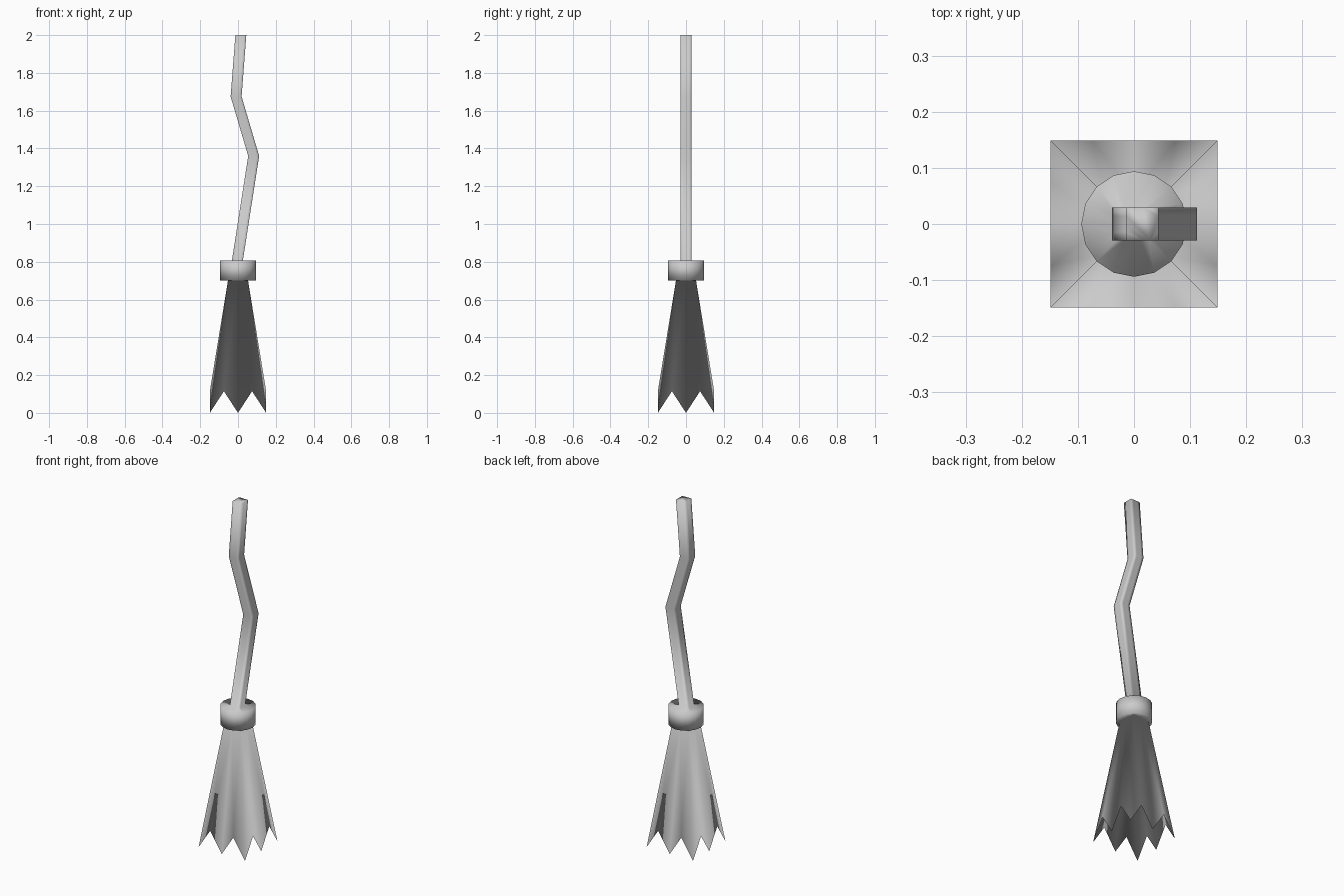
import bpy
import bmesh
from math import cos, sin, tau
from mathutils import Vector

cube = bpy.data.objects.get("Cube")
if cube:
    bpy.data.objects.remove(cube, do_unlink=True)

GREY = (0.6, 0.6, 0.6, 1.0)
grey = bpy.data.materials.new("light_grey")
grey.diffuse_color = GREY
grey.use_nodes = True
grey.node_tree.nodes["Principled BSDF"].inputs["Base Color"].default_value = GREY

SIDES = 16
bm = bmesh.new()


def square_ring(half, heights, x=0.0):
    """Sixteen points around a square, anticlockwise from a corner."""
    corners = [Vector(c) * half for c in ((-1, -1), (1, -1), (1, 1), (-1, 1))]
    points = [corners[k].lerp(corners[(k + 1) % 4], s / 4)
              for k in range(4) for s in range(4)]
    return [bm.verts.new((x + p.x, p.y, heights[i % len(heights)]))
            for i, p in enumerate(points)]


def round_ring(radius, z):
    """Sixteen points around a circle, lined up with the square rings."""
    angles = [tau * (i / SIDES - 0.375) for i in range(SIDES)]
    return [bm.verts.new((radius * cos(a), radius * sin(a), z)) for a in angles]


def bridge(lower, upper):
    """Join two rings with quads facing outward."""
    for i in range(SIDES):
        j = (i + 1) % SIDES
        bm.faces.new((lower[i], lower[j], upper[j], upper[i]))


# Bristles: a square skirt whose alternate hem points drop into tips
hem = square_ring(0.149, (0, 0.115))
neck = square_ring(0.053, (0.702,))
for i in range(SIDES):
    j = (i + 1) % SIDES
    tip, ridge = (i, j) if i % 2 == 0 else (j, i)
    # Outer skin folds out from the ridges, inner lining folds in from the tips
    outer = [(hem[i], hem[j], neck[tip]), (hem[ridge], neck[j], neck[i])]
    inner = [(hem[j], hem[i], neck[ridge]), (hem[tip], neck[i], neck[j])]
    for corners in outer + inner:
        bm.faces.new(corners)

# Collar: a round drum flaring out from the neck of the bristles
drum_base = round_ring(0.094, 0.702)
drum_top = round_ring(0.094, 0.808)
bridge(neck, drum_base)
bridge(drum_base, drum_top)

# Crooked handle: a square section drawn up from the collar through two kinks
below = drum_top
for x, z in ((-0.003, 0.808), (0.083, 1.36), (-0.01, 1.675), (0.015, 2.0)):
    ring = square_ring(0.029, (z,), x)
    bridge(below, ring)
    below = ring
bm.faces.new(below)

for face in bm.faces:
    face.smooth = True
mesh = bpy.data.meshes.new("broom")
bm.to_mesh(mesh)
bm.free()
mesh.materials.append(grey)
broom = bpy.data.objects.new("broom", mesh)
bpy.context.collection.objects.link(broom)
